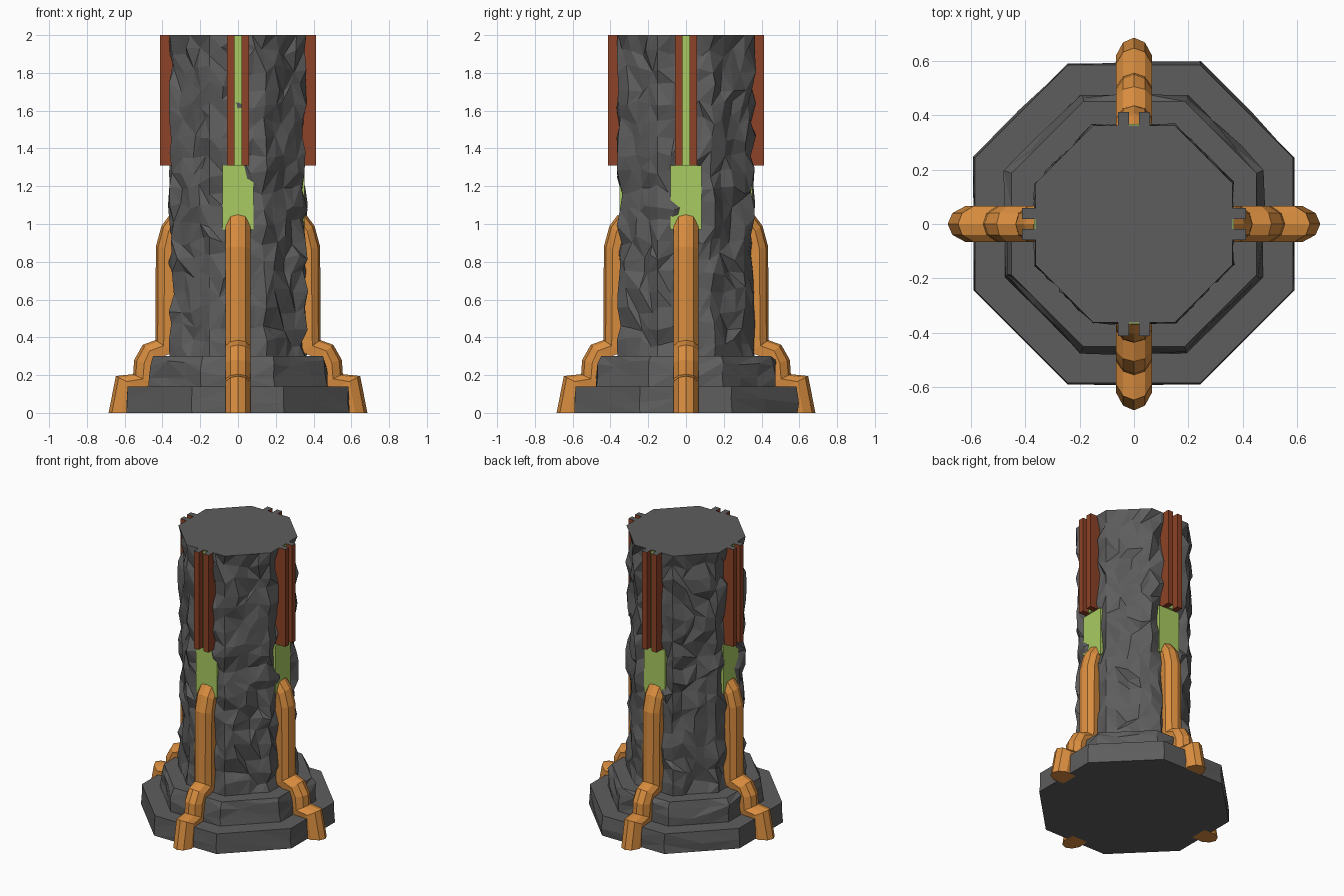
import bpy, bmesh, math, random
from mathutils import Matrix, Vector

if "Cube" in bpy.data.objects:
    bpy.data.objects.remove(bpy.data.objects["Cube"])

random.seed(7)
TAN = math.tan(math.pi / 8)


def material(name, rgb):
    m = bpy.data.materials.new(name)
    m.diffuse_color = (*rgb, 1)
    m.use_nodes = True
    m.node_tree.nodes["Principled BSDF"].inputs["Base Color"].default_value = m.diffuse_color
    return m


STONE = material("dark_stone", (0.11, 0.11, 0.11))
ORANGE = material("orange_pipe", (0.70, 0.27, 0.05))
RUST = material("rust_metal", (0.27, 0.055, 0.02))
GREEN = material("green_glow", (0.40, 0.60, 0.12))


def finish(name, bm, *mats):
    bmesh.ops.recalc_face_normals(bm, faces=bm.faces[:])
    me = bpy.data.meshes.new(name)
    bm.to_mesh(me)
    bm.free()
    for m in mats:
        me.materials.append(m)
    ob = bpy.data.objects.new(name, me)
    bpy.context.collection.objects.link(ob)
    return ob


def skin(bm, rings, tri=False):
    # bridge closed rings of points and cap both ends
    vs = [[bm.verts.new(p) for p in r] for r in rings]
    n = len(vs[0])
    for a, b in zip(vs, vs[1:]):
        for i in range(n):
            j = (i + 1) % n
            q = [a[i], a[j], b[j], b[i]]
            if not tri:
                bm.faces.new(q)
            elif random.random() < 0.5:
                bm.faces.new((q[0], q[1], q[2]))
                bm.faces.new((q[0], q[2], q[3]))
            else:
                bm.faces.new((q[0], q[1], q[3]))
                bm.faces.new((q[1], q[2], q[3]))
    bm.faces.new(vs[0])
    bm.faces.new(vs[-1])


def rock(name, levels, per_side, dent, slide, window=None):
    # chipped octagonal block; levels are (apothem, z)
    rings = []
    for k, (ap, z) in enumerate(levels):
        inner = 0 < k < len(levels) - 1
        ring = []
        for side in range(8):
            rot = Matrix.Rotation(side * math.pi / 4, 3, 'Z')
            for c in range(per_side):
                t = (-1 + 2 * c / per_side) * ap * TAN
                depth, zz = ap, z
                if inner:
                    depth += random.uniform(-dent, dent * 0.25)
                    zz += random.uniform(-slide, slide)
                    if c:
                        t += random.uniform(-slide, slide) * 0.8
                    # recess behind the green panels
                    if window and side % 2 == 0 and c == per_side // 2 and window[0] < z < window[1]:
                        depth = ap - 0.04
                ring.append(rot @ Vector((t, -depth, zz)))
        rings.append(ring)
    bm = bmesh.new()
    skin(bm, rings, True)
    return finish(name, bm, STONE)


# stepped stone base and chipped shaft
rock("base_step_lower", [(0.59, 0), (0.595, 0.07), (0.585, 0.14)], 2, 0.015, 0.02)
rock("base_step_upper", [(0.475, 0.13), (0.48, 0.2), (0.475, 0.26), (0.45, 0.30)], 3, 0.02, 0.02)
ROWS = 19
rock("shaft", [(0.362, 0.28 + 1.72 * k / ROWS) for k in range(ROWS + 1)], 4, 0.036, 0.028, (0.97, 1.33))

# pipe side profile: outer (r, z) and inner (r, z)
PIPE = [((0.685, 0), (0.54, 0)), ((0.647, 0.195), (0.52, 0.13)),
        ((0.555, 0.205), (0.44, 0.15)), ((0.55, 0.28), (0.43, 0.25)),
        ((0.505, 0.36), (0.42, 0.29)), ((0.437, 0.385), (0.34, 0.32)),
        ((0.435, 0.88), (0.33, 0.86)), ((0.405, 0.99), (0.32, 0.93)),
        ((0.36, 1.05), (0.30, 0.96))]
SECTION = [(-0.06, 0), (-0.066, 0.55), (-0.04, 0.88), (0, 1),
           (0.04, 0.88), (0.066, 0.55), (0.06, 0)]


def pipe(name, rot):
    rings = []
    for o, i in PIPE:
        o, i = Vector(o), Vector(i)
        ring = []
        for t, u in SECTION:
            r, z = i.lerp(o, u)
            ring.append(rot @ Vector((t, -r, z)))
        rings.append(ring)
    bm = bmesh.new()
    skin(bm, rings)
    finish(name, bm, ORANGE)


def box(name, rot, x0, x1, r0, r1, z0, z1, mat, cap=None):
    bm = bmesh.new()
    skin(bm, [[rot @ Vector(p) for p in ((x0, -r0, z), (x0, -r1, z), (x1, -r1, z), (x1, -r0, z))]
              for z in (z0, z1)])
    if cap:
        for f in bm.faces:
            if f.calc_center_median().z > z1 - 1e-4:
                f.material_index = 1
    finish(name, bm, mat, *([cap] if cap else []))


# pipe, glowing panel and rail pair on each of the four main sides
for k, side in enumerate(("front", "right", "back", "left")):
    rot = Matrix.Rotation(k * math.pi / 2, 3, 'Z')
    pipe(side + "_pipe", rot)
    box(side + "_green_panel", rot, -0.083, 0.083, 0.30, 0.352, 0.97, 1.31, GREEN)
    box(side + "_green_strip", rot, -0.02, 0.02, 0.32, 0.368, 1.31, 1.995, GREEN)
    for s, label in ((-1, "a"), (1, "b")):
        x0, x1 = sorted((s * 0.018, s * 0.058))
        box(f"{side}_rail_{label}", rot, x0, x1, 0.32, 0.412, 1.31, 2.0, RUST, STONE)
